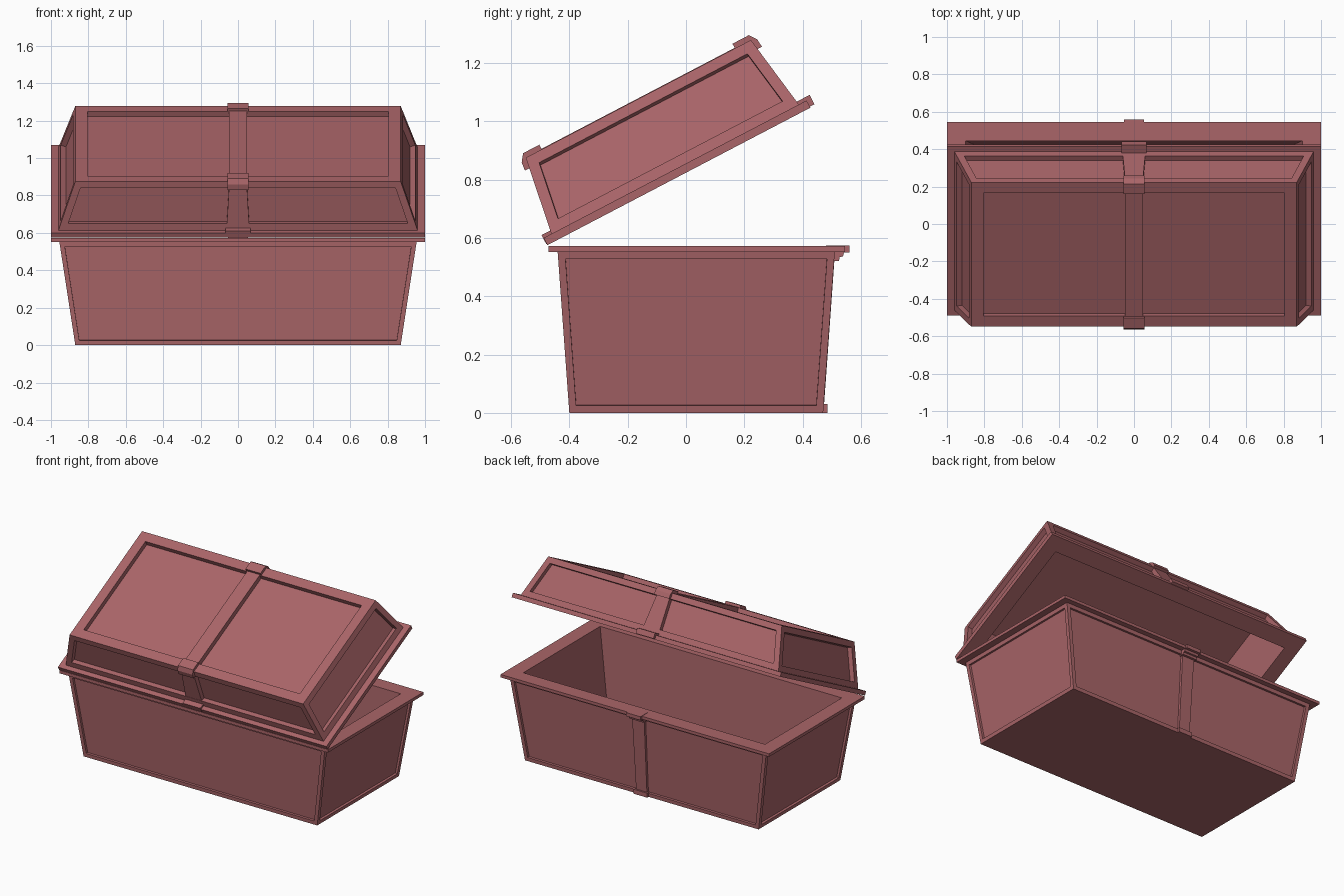
import bpy, bmesh, math
from mathutils import Matrix

if "Cube" in bpy.data.objects:
    bpy.data.objects.remove(bpy.data.objects["Cube"])

mat = bpy.data.materials.new("chest_red")
mat.diffuse_color = (0.40, 0.13, 0.14, 1)
mat.use_nodes = True
mat.node_tree.nodes["Principled BSDF"].inputs["Base Color"].default_value = mat.diffuse_color

# Open lid: local (x, depth from hinge, height) tilted about the hinge line
LID = Matrix.Translation((0, -0.475, 0.575)) @ Matrix.Rotation(math.radians(27.6), 4, 'X')
BASE = Matrix.Identity(4)


def finish(bm, name, matrix):
    me = bpy.data.meshes.new(name)
    bm.to_mesh(me)
    bm.free()
    me.materials.append(mat)
    ob = bpy.data.objects.new(name, me)
    ob.matrix_world = matrix
    bpy.context.collection.objects.link(ob)
    return ob


def shell(name, rings, side_inset, side_depth, matrix, cap_inset=None):
    """Loft rectangular rings (half_x, y0, y1, z) and sink panels into the outer walls."""
    bm = bmesh.new()
    loops = [[bm.verts.new(p) for p in ((-h, a, z), (h, a, z), (h, b, z), (-h, b, z))]
             for h, a, b, z in rings]
    cap = bm.faces.new(loops[0])
    bm.faces.new(loops[-1])
    walls = []
    for k in range(len(loops) - 1):
        lo, hi = loops[k], loops[k + 1]
        for i in range(4):
            j = (i + 1) % 4
            f = bm.faces.new((lo[i], lo[j], hi[j], hi[i]))
            if k == 0:
                walls.append(f)
    bmesh.ops.recalc_face_normals(bm, faces=bm.faces[:])
    bmesh.ops.inset_individual(bm, faces=walls, thickness=side_inset, use_even_offset=True)
    bmesh.ops.inset_individual(bm, faces=walls, thickness=0.0005, depth=-side_depth)
    if cap_inset:
        bmesh.ops.inset_individual(bm, faces=[cap], thickness=cap_inset, use_even_offset=True)
        bmesh.ops.inset_individual(bm, faces=[cap], thickness=0.0005, depth=-0.03)
    return finish(bm, name, matrix)


def prism(name, pts, matrix):
    """Side profile of (y, z, half_width) points spread across x."""
    bm = bmesh.new()
    left = [bm.verts.new((-w, y, z)) for y, z, w in pts]
    right = [bm.verts.new((w, y, z)) for y, z, w in pts]
    bm.faces.new(left)
    bm.faces.new(right)
    n = len(pts)
    for i in range(n):
        j = (i + 1) % n
        bm.faces.new((left[i], left[j], right[j], right[i]))
    bmesh.ops.recalc_face_normals(bm, faces=bm.faces[:])
    return finish(bm, name, matrix)


# Hollow base with flared walls and a flat rim
shell("chest_base", [
    (0.87, -0.40, 0.47, 0.0), (0.955, -0.44, 0.51, 0.552),
    (1.0, -0.472, 0.545, 0.552), (1.0, -0.472, 0.545, 0.572),
    (0.90, -0.372, 0.445, 0.572), (0.82, -0.34, 0.41, 0.03)],
    0.025, 0.015, BASE)

# Hollow lid with sunken top and side panels
shell("chest_lid", [
    (0.87, 0.073, 0.944, 0.30), (0.96, 0.03, 0.987, 0.028),
    (1.0, 0.0, 1.017, 0.028), (1.0, 0.0, 1.017, 0.0),
    (0.90, 0.10, 0.917, 0.0), (0.82, 0.125, 0.892, 0.255)],
    0.038, 0.03, LID, cap_inset=0.065)

# Strap over the lid top
prism("lid_top_strap", [(0.10, 0.26, 0.047), (0.10, 0.302, 0.047),
                        (0.917, 0.302, 0.047), (0.917, 0.26, 0.047)], LID)

# Straps and clips mirrored on the front and back of the lid
for side in ("front", "back"):
    def m(pts):
        return [(u if side == "front" else 1.017 - u, v, w) for u, v, w in pts]
    prism(f"lid_{side}_strap", m([(0.03, 0.02, 0.062), (0.071, 0.28, 0.047),
                                  (0.115, 0.28, 0.047), (0.08, 0.02, 0.062)]), LID)
    w = 0.056
    prism(f"lid_{side}_corner_clip", m([(0.135, 0.28, w), (0.135, 0.318, w), (0.072, 0.318, w),
                                        (0.053, 0.292, w), (0.050, 0.262, w), (0.10, 0.262, w)]), LID)
    out = -0.002 if side == "front" else -0.018
    w = 0.066
    prism(f"lid_{side}_rim_clip", m([(out, 0.004, w), (out, 0.04, w),
                                     (0.045, 0.04, w), (0.045, 0.004, w)]), LID)

# Strap and clips on the back of the base
prism("base_back_strap", [(0.445, 0.01, 0.04), (0.472, 0.01, 0.04),
                          (0.510, 0.54, 0.045), (0.475, 0.54, 0.045)], BASE)
prism("base_lower_clip", [(0.445, 0.0, 0.05), (0.485, 0.0, 0.05),
                          (0.485, 0.03, 0.05), (0.445, 0.03, 0.05)], BASE)
prism("base_rim_clip", [(y, z, 0.053) for y, z in (
    (0.48, 0.52), (0.524, 0.52), (0.527, 0.534), (0.538, 0.536),
    (0.542, 0.55), (0.56, 0.55), (0.56, 0.574), (0.48, 0.574))], BASE)
